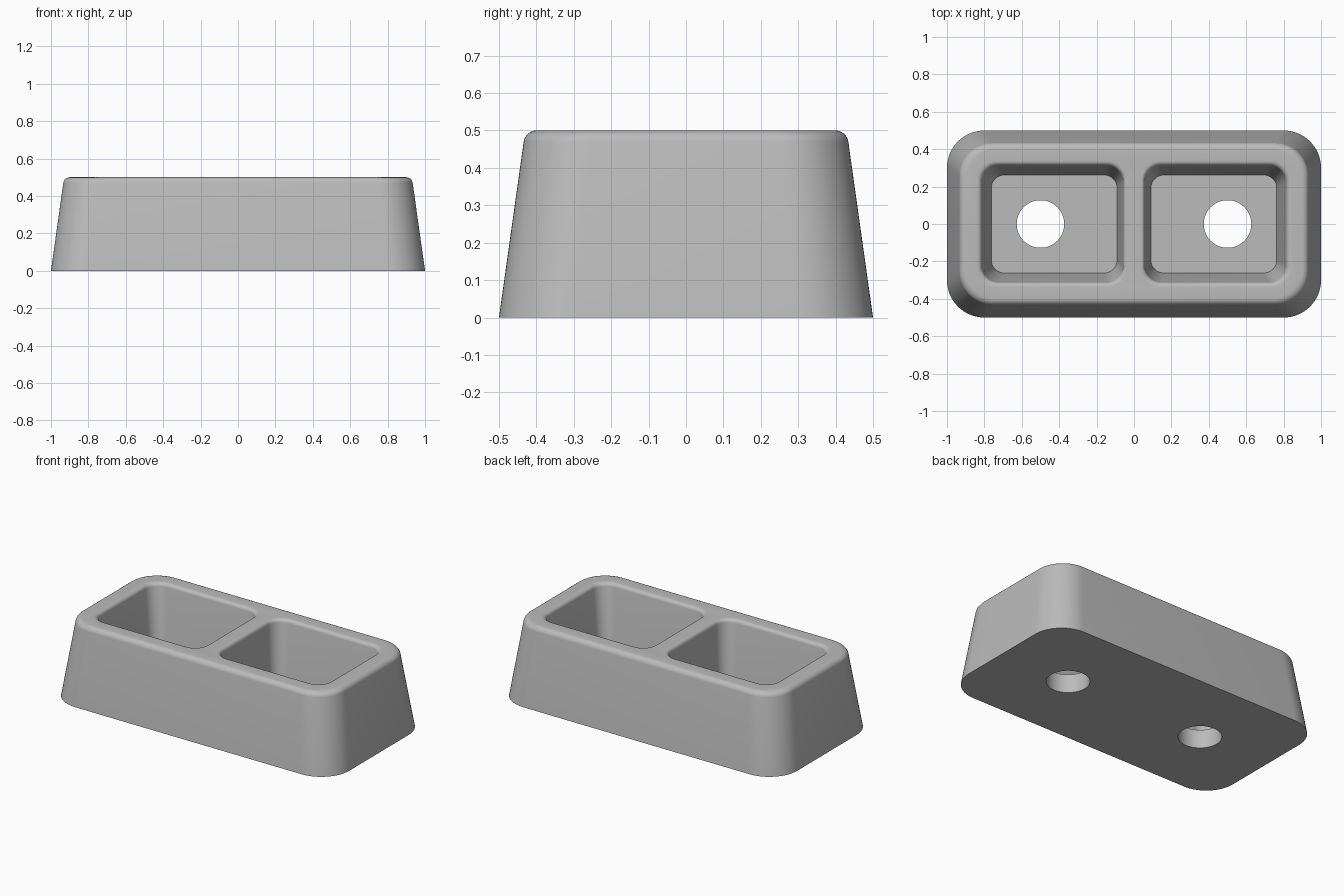
import bpy, bmesh, math

if "Cube" in bpy.data.objects:
    bpy.data.objects.remove(bpy.data.objects["Cube"])

DRAFT = math.radians(8)
HEIGHT = 0.5


def rounded_ring(x0, x1, y0, y1, r, seg=16):
    """Rounded rectangle outline, counter-clockwise."""
    pts = []
    corners = [(x1 - r, y1 - r), (x0 + r, y1 - r), (x0 + r, y0 + r), (x1 - r, y0 + r)]
    for i, (cx, cy) in enumerate(corners):
        for k in range(seg + 1):
            a = math.pi / 2 * (i + k / seg)
            pts.append((cx + r * math.cos(a), cy + r * math.sin(a)))
    return pts


def loft(name, rings):
    """Closed solid through a list of (outline, z)."""
    bm = bmesh.new()
    loops = [[bm.verts.new((x, y, z)) for x, y in pts] for pts, z in rings]
    n = len(loops[0])
    for a, b in zip(loops, loops[1:]):
        for i in range(n):
            j = (i + 1) % n
            bm.faces.new((a[i], a[j], b[j], b[i]))
    bm.faces.new(loops[0][::-1])
    bm.faces.new(loops[-1])
    mesh = bpy.data.meshes.new(name)
    bm.to_mesh(mesh)
    bm.free()
    obj = bpy.data.objects.new(name, mesh)
    bpy.context.collection.objects.link(obj)
    return obj


def fillet(r, steps=8):
    """(sideways, up) points of the rounded rim, measured from the arc centre."""
    angles = [DRAFT + (math.pi / 2 - DRAFT) * k / steps for k in range(steps + 1)]
    return [(r * math.cos(a), r * math.sin(a)) for a in angles]


# Tapered block with rounded corners and a rounded top rim
R = 0.035
centre = -(HEIGHT - R) * math.tan(DRAFT) - R / math.cos(DRAFT)
steps = [(0, 0)] + [(centre + s, HEIGHT - R + u) for s, u in fillet(R)]
block = loft("block", [
    (rounded_ring(-1 - d, 1 + d, -0.5 - d, 0.5 + d, 0.2 + 0.3 * d), z) for d, z in steps])

# Pocket profile: flat floor, drafted wall, rim flaring outward
FLOOR, r = 0.12, 0.025
centre = (HEIGHT - r - FLOOR) * math.tan(DRAFT) + r / math.cos(DRAFT)
wall = [(0, FLOOR)] + [(centre - s, HEIGHT - r + u) for s, u in fillet(r)]
wall.append((wall[-1][0], HEIGHT + 0.1))

cutters = []
for side in (-1, 1):
    rings = []
    for d, z in wall:
        xs = sorted((side * (0.09 - 0.65 * d), side * (0.763 + d)))
        rings.append((rounded_ring(*xs, -0.262 - d, 0.262 + d, 0.07 + 0.4 * d), z))
    cutters.append(loft("pocket_cutter", rings))
    # Round hole through the floor
    circle = [(side * 0.5 + 0.127 * math.cos(math.tau * k / 64),
               0.127 * math.sin(math.tau * k / 64)) for k in range(64)]
    cutters.append(loft("hole_cutter", [(circle, -0.1), (circle, 0.3)]))

# Cut pockets and holes, then discard the cutters
bpy.context.view_layer.objects.active = block
block.select_set(True)
for cutter in cutters:
    cutter.hide_render = True
    mod = block.modifiers.new("cut", 'BOOLEAN')
    mod.operation = 'DIFFERENCE'
    mod.solver = 'EXACT'
    mod.object = cutter
    bpy.ops.object.modifier_apply(modifier=mod.name)
for cutter in cutters:
    bpy.data.objects.remove(cutter)

grey = bpy.data.materials.new("grey")
grey.diffuse_color = (0.5, 0.5, 0.5, 1)
grey.use_nodes = True
grey.node_tree.nodes["Principled BSDF"].inputs["Base Color"].default_value = grey.diffuse_color
block.data.materials.clear()
block.data.materials.append(grey)
bpy.ops.object.shade_smooth_by_angle(angle=math.radians(35))
